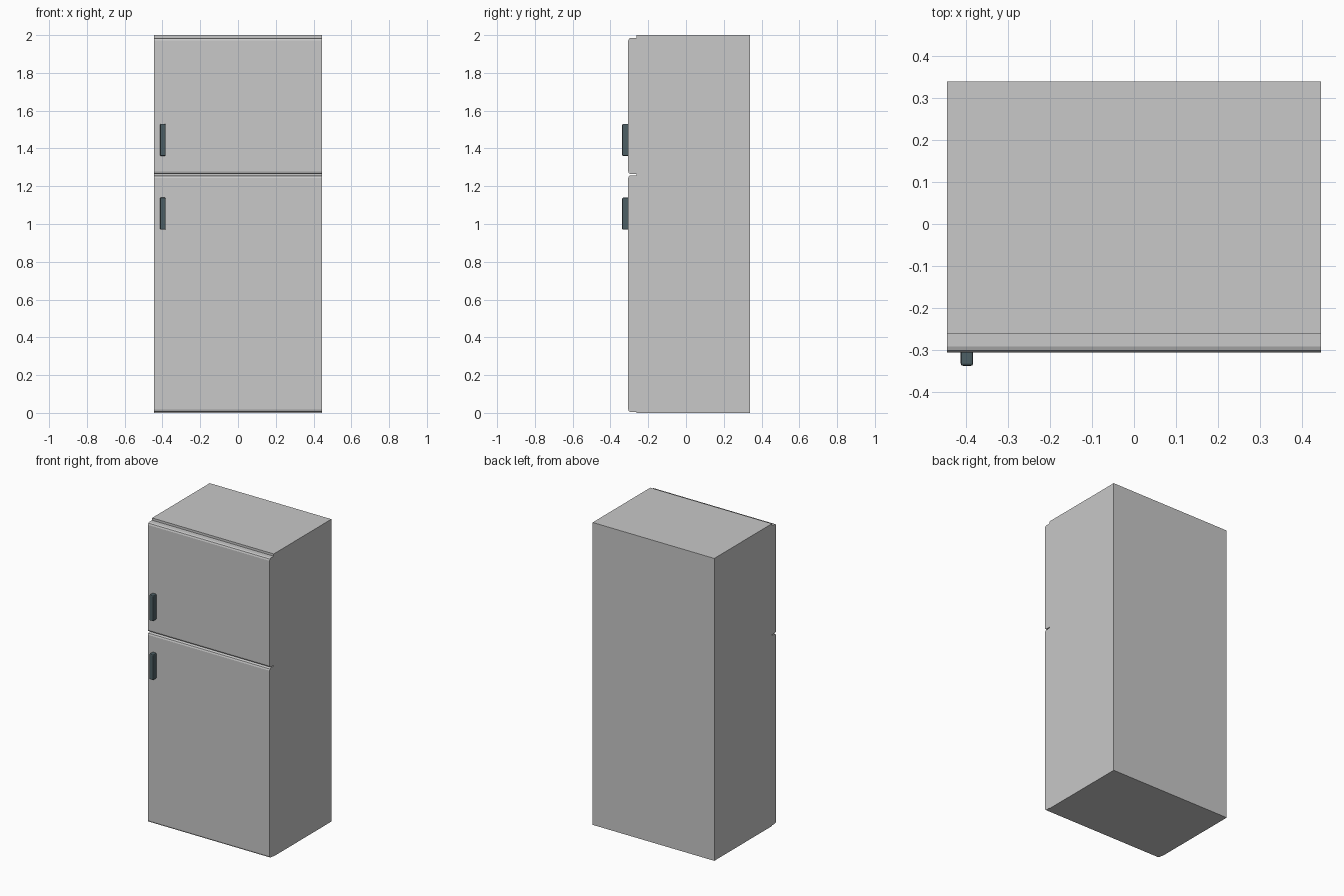
import bpy, bmesh

if "Cube" in bpy.data.objects:
    bpy.data.objects.remove(bpy.data.objects["Cube"])


def material(name, rgb):
    m = bpy.data.materials.new(name)
    m.diffuse_color = (*rgb, 1)
    m.use_nodes = True
    m.node_tree.nodes["Principled BSDF"].inputs["Base Color"].default_value = m.diffuse_color
    return m


grey = material("light grey", (0.58, 0.58, 0.58))
slate = material("dark slate", (0.075, 0.115, 0.13))


def box(name, x, y, z, mat, bevel=0, pick=None, segments=2):
    """Box from min/max ranges; bevels only the edges accepted by pick."""
    bm = bmesh.new()
    bmesh.ops.create_cube(bm, size=1)
    for v in bm.verts:
        v.co = [r[0] if c < 0 else r[1] for c, r in zip(v.co, (x, y, z))]
    if bevel:
        edges = [e for e in bm.edges if pick(e)]
        bmesh.ops.bevel(bm, geom=edges, offset=bevel, segments=segments,
                        profile=0.5, affect='EDGES')
    me = bpy.data.meshes.new(name)
    bm.to_mesh(me)
    bm.free()
    me.materials.append(mat)
    ob = bpy.data.objects.new(name, me)
    bpy.context.collection.objects.link(ob)
    return ob


W = (-0.445, 0.445)
DOOR_Y = (-0.306, -0.262)


# front edges running along x (top and bottom rims of a door)
def front_rim(e):
    a, b = (v.co for v in e.verts)
    return max(a.y, b.y) < -0.3 and abs(a.z - b.z) < 1e-5


# every edge on the front end of a handle, plus its long corners
def handle_edges(e):
    return min(v.co.y for v in e.verts) < -0.33


# cabinet
box("cabinet", W, (-0.262, 0.34), (0, 2), grey)

# doors
for name, z in (("fridge_door", (0.004, 1.258)), ("freezer_door", (1.264, 1.985))):
    box(name, W, DOOR_Y, z, grey, 0.014, front_rim)

# handles
for name, z in (("fridge_handle", (0.97, 1.14)), ("freezer_handle", (1.36, 1.53))):
    box(name, (-0.413, -0.383), (-0.338, -0.304), z, slate, 0.006, handle_edges)
